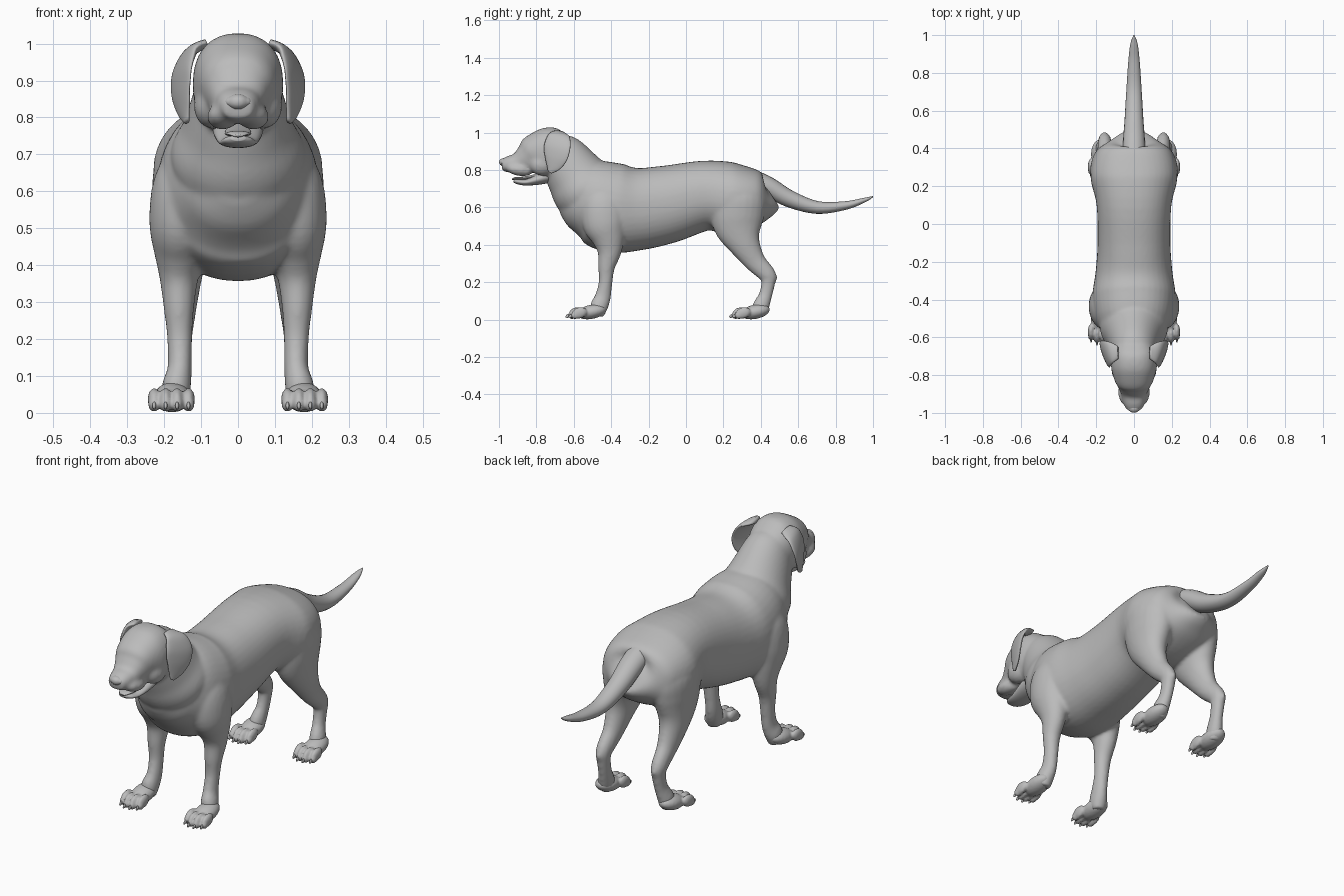
import bpy, bmesh, math
from mathutils import Vector, Matrix

cube = bpy.data.objects.get("Cube")
if cube:
    bpy.data.objects.remove(cube, do_unlink=True)

coat = bpy.data.materials.new("plain grey")
coat.use_nodes = True
GREY = (0.5, 0.5, 0.5, 1)
coat.diffuse_color = GREY
coat.node_tree.nodes["Principled BSDF"].inputs["Base Color"].default_value = GREY


def spline(a, b, c, d, t):
    """Catmull-Rom blend of four stations."""
    return [0.5 * (2 * q + (r - p) * t + (2 * p - 5 * q + 4 * r - s) * t * t
                   + (3 * q - p - 3 * r + s) * t ** 3)
            for p, q, r, s in zip(a, b, c, d)]


def loft(bm, stations, side=1, axis=(1, 0, 0), power=2.0, segments=24, steps=5):
    """Closed tube through stations (x, y, z, half width, half depth)."""
    pts = [stations[0]] + list(stations) + [stations[-1]]
    rows = [spline(*pts[i:i + 4], k / steps)
            for i in range(len(stations) - 1) for k in range(steps)]
    rows.append(list(stations[-1]))
    centres = [Vector((r[0] * side, r[1], r[2])) for r in rows]
    across = Vector((axis[0] * side, axis[1], axis[2]))
    rings = []
    for i, (c, r) in enumerate(zip(centres, rows)):
        tangent = (centres[min(i + 1, len(rows) - 1)] - centres[max(i - 1, 0)]).normalized()
        u = (across - tangent * across.dot(tangent)).normalized()
        v = tangent.cross(u)
        ring = []
        for k in range(segments):
            a = math.tau * k / segments
            cu, sv = math.cos(a), math.sin(a)
            cu = math.copysign(abs(cu) ** (2 / power), cu)
            sv = math.copysign(abs(sv) ** (2 / power), sv)
            ring.append(bm.verts.new(c + u * cu * max(r[3], 0.002) + v * sv * max(r[4], 0.002)))
        rings.append(ring)
    for a, b in zip(rings, rings[1:]):
        for k in range(segments):
            n = (k + 1) % segments
            bm.faces.new((a[k], a[n], b[n], b[k]))
    bm.faces.new(rings[0])
    bm.faces.new(rings[-1])


def ball(bm, centre, radii, tilt=0):
    m = (Matrix.Translation(centre) @ Matrix.Rotation(tilt, 4, "X")
         @ Matrix.Diagonal((*radii, 1)))
    bmesh.ops.create_uvsphere(bm, u_segments=20, v_segments=12, radius=1, matrix=m)


def finish(bm, name, voxel=0, smooth=0):
    bmesh.ops.recalc_face_normals(bm, faces=bm.faces)
    mesh = bpy.data.meshes.new(name)
    bm.to_mesh(mesh)
    bm.free()
    mesh.materials.append(coat)
    ob = bpy.data.objects.new(name, mesh)
    bpy.context.collection.objects.link(ob)
    if voxel:
        m = ob.modifiers.new("Blend", "REMESH")
        m.mode, m.voxel_size, m.use_smooth_shade = "VOXEL", voxel, True
        m = ob.modifiers.new("Soften", "SMOOTH")
        m.factor, m.iterations = 0.5, smooth
    for p in mesh.polygons:
        p.use_smooth = True
    return ob


# Body skin: torso, neck, skull and upper legs are blended into one surface
skin = bmesh.new()
loft(skin, [(0, y, z, w, d) for y, z, w, d in (
    (.455, .67, .06, .07), (.435, .66, .13, .11), (.38, .655, .2, .15),
    (.25, .65, .23, .19), (.1, .663, .198, .187), (-.1, .617, .193, .208),
    (-.25, .592, .203, .22), (-.38, .597, .22, .24), (-.5, .635, .205, .22),
    (-.6, .65, .15, .16), (-.66, .66, .08, .09))], power=2.2, segments=40)
loft(skin, [(0, y, z, w, d) for y, z, w, d in (
    (-.46, .62, .16, .17), (-.54, .70, .182, .18), (-.595, .775, .148, .158),
    (-.66, .87, .118, .13), (-.70, .91, .1, .1))], segments=36)
loft(skin, [(0, y, z, w, d) for y, z, w, d in (
    (-.59, .90, .07, .06), (-.67, .89, .115, .128), (-.75, .888, .122, .138),
    (-.81, .88, .108, .112), (-.85, .86, .088, .084), (-.9, .838, .068, .055),
    (-.95, .83, .056, .044), (-.985, .825, .04, .03))], power=2.3, segments=36)

front_leg = ((.11, -.42, .74, .05, .07), (.135, -.435, .63, .09, .12),
             (.153, -.435, .52, .088, .12), (.157, -.415, .43, .07, .088),
             (.16, -.41, .36, .052, .064), (.16, -.425, .28, .041, .045),
             (.158, -.43, .2, .034, .037), (.158, -.445, .12, .033, .043),
             (.167, -.465, .07, .04, .048), (.172, -.475, .02, .035, .035))
hind_leg = ((.1, .28, .75, .05, .09), (.125, .28, .66, .1, .145),
            (.135, .275, .56, .095, .145), (.143, .285, .48, .077, .125),
            (.15, .315, .4, .06, .085), (.152, .37, .31, .044, .058),
            (.155, .435, .24, .036, .046), (.155, .44, .2, .031, .038),
            (.158, .425, .13, .029, .036), (.168, .4, .07, .036, .045),
            (.172, .385, .02, .033, .035))
for s in (1, -1):
    loft(skin, front_leg, s)
    loft(skin, hind_leg, s)
    ball(skin, (.155 * s, .455, .225), (.025, .033, .035))
    # Hanging upper lips, brows and cheeks
    ball(skin, (.042 * s, -.89, .802), (.042, .072, .034), -.15)
    ball(skin, (.055 * s, -.825, .925), (.035, .03, .025))
    ball(skin, (.07 * s, -.77, .83), (.05, .07, .06))
finish(skin, "body", .009, 8)

# Paws with four toes, each with a claw
for label, y in (("front", -.525), ("hind", .35)):
    for s, where in ((1, "left"), (-1, "right")):
        paw, claws = bmesh.new(), bmesh.new()
        ball(paw, (.178 * s, y + .02, .042), (.05, .08, .038), .2)
        for k in range(4):
            x = (.134 + .031 * k) * s
            reach = .016 if k in (1, 2) else 0
            ball(paw, (x, y - .045 - reach, .036), (.0175, .042, .03), .3)
            ball(paw, (x, y - .068 - reach, .024), (.0165, .022, .021))
            ball(claws, (x, y - .09 - reach, .02), (.005, .014, .009), .5)
        finish(paw, f"{label}_paw_{where}", .006, 3)
        finish(claws, f"{label}_claws_{where}")

# Tail sweeping back and up to a point
tail = bmesh.new()
loft(tail, [(0, y, z, w, d) for y, z, w, d in (
    (.34, .76, .06, .05), (.44, .712, .058, .052), (.55, .648, .05, .046),
    (.7, .6, .041, .034), (.85, .61, .031, .023), (.95, .638, .02, .013),
    (1, .658, .003, .003))], segments=20)
finish(tail, "tail")

# Drooping ears, front edge close to the head and back edge flared
for s, where in ((1, "left"), (-1, "right")):
    ear = bmesh.new()
    loft(ear, ((.085, -.68, 1, .035, .012), (.125, -.683, .98, .06, .014),
               (.15, -.688, .93, .074, .012), (.155, -.695, .875, .068, .011),
               (.147, -.71, .825, .045, .01), (.138, -.728, .788, .012, .006)),
         s, (.38, 1, -.25))
    finish(ear, "ear_" + where)
    # Eyeball with upper and lower lids
    eye, lids = bmesh.new(), bmesh.new()
    ball(eye, (.058 * s, -.846, .91), (.014, .012, .011))
    ball(lids, (.059 * s, -.843, .919), (.021, .013, .008))
    ball(lids, (.059 * s, -.842, .9), (.019, .012, .006))
    finish(eye, "eye_" + where)
    finish(lids, "eyelids_" + where)

# Nose pad with nostril wings
nose = bmesh.new()
ball(nose, (0, -.974, .842), (.03, .026, .022))
for s in (1, -1):
    ball(nose, (.022 * s, -.968, .842), (.016, .022, .015))
finish(nose, "nose", .004, 3)

# Open lower jaw and tongue
jaw = bmesh.new()
loft(jaw, [(0, y, z, w, d) for y, z, w, d in (
    (-.69, .785, .07, .04), (-.77, .757, .066, .033), (-.85, .735, .053, .018),
    (-.9, .738, .04, .014), (-.92, .745, .02, .009))])
finish(jaw, "lower_jaw")
tongue = bmesh.new()
loft(tongue, [(0, y, z, w, d) for y, z, w, d in (
    (-.78, .775, .03, .01), (-.86, .757, .036, .009), (-.91, .756, .03, .007),
    (-.93, .75, .012, .004))])
finish(tongue, "tongue")
